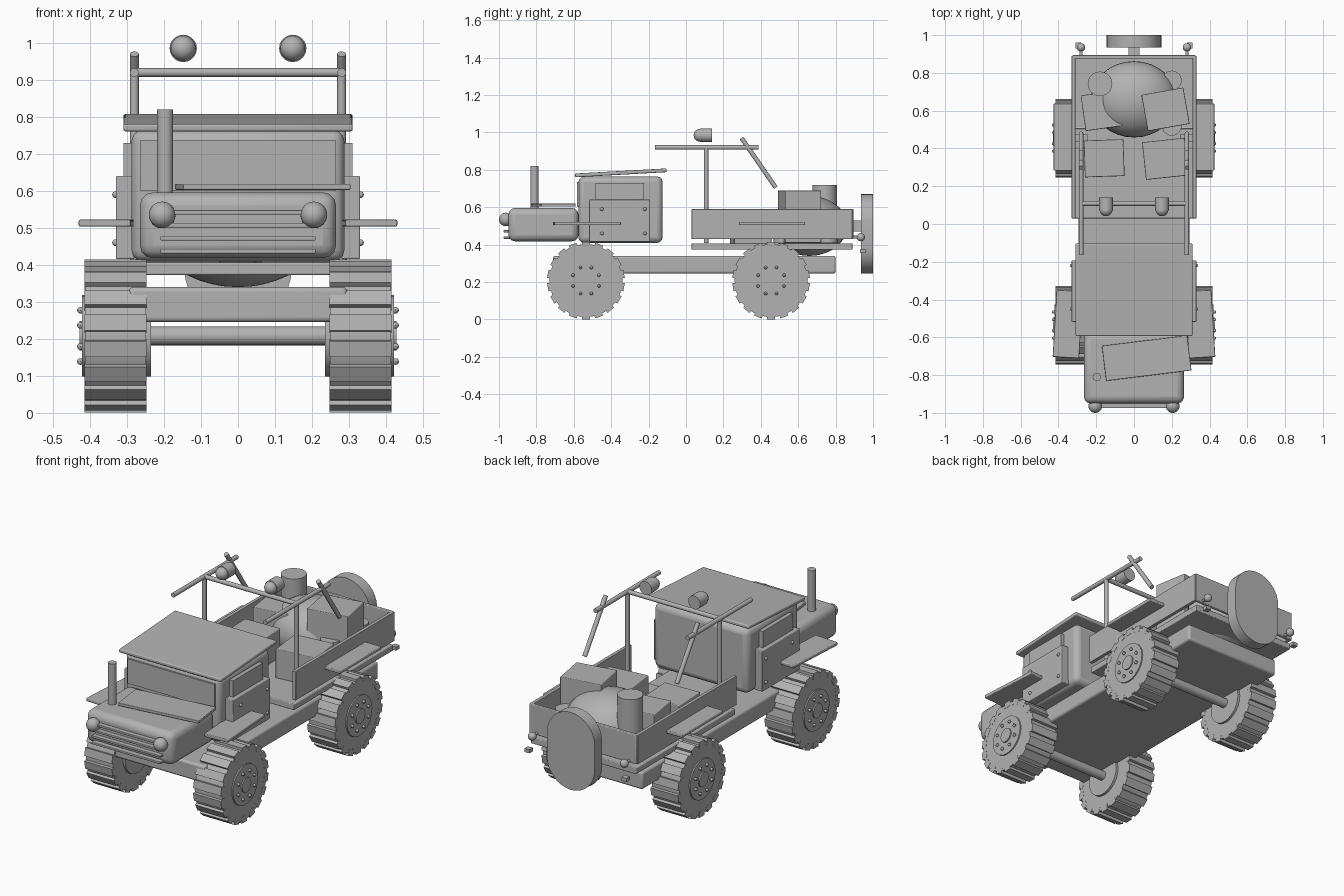
import bpy, bmesh, math
from mathutils import Vector, Matrix

cube = bpy.data.objects.get("Cube")
if cube:
    bpy.data.objects.remove(cube)

mat = bpy.data.materials.new("plain_grey")
mat.use_nodes = True
mat.diffuse_color = (0.45, 0.45, 0.45, 1)
mat.node_tree.nodes["Principled BSDF"].inputs["Base Color"].default_value = mat.diffuse_color


def finish(name, bm, bevel=0.0, segments=3):
    bmesh.ops.recalc_face_normals(bm, faces=bm.faces)
    mesh = bpy.data.meshes.new(name)
    bm.to_mesh(mesh)
    bm.free()
    mesh.materials.append(mat)
    ob = bpy.data.objects.new(name, mesh)
    bpy.context.collection.objects.link(ob)
    if bevel:
        mod = ob.modifiers.new("rounded_edges", "BEVEL")
        mod.width, mod.segments = bevel, segments
    bpy.ops.object.select_all(action="DESELECT")
    ob.select_set(True)
    bpy.context.view_layer.objects.active = ob
    bpy.ops.object.shade_smooth_by_angle(angle=math.radians(35))
    return ob


def add_box(bm, centre, size, rot=None):
    m = Matrix.Translation(centre) @ (rot or Matrix()) @ Matrix.Diagonal((*size, 1))
    bmesh.ops.create_cube(bm, size=1, matrix=m)


def box(name, centre, size, bevel=0.0, turn=0, axis="Z"):
    bm = bmesh.new()
    add_box(bm, centre, size, Matrix.Rotation(math.radians(turn), 4, axis))
    return finish(name, bm, bevel)


def add_rod(bm, a, b, r, sides=16):
    a, b = Vector(a), Vector(b)
    d = b - a
    m = Matrix.Translation((a + b) / 2) @ d.to_track_quat("Z", "Y").to_matrix().to_4x4()
    bmesh.ops.create_cone(bm, cap_ends=True, segments=sides, radius1=r, radius2=r,
                          depth=d.length, matrix=m)


def rod(name, a, b, r, sides=16):
    bm = bmesh.new()
    add_rod(bm, a, b, r, sides)
    return finish(name, bm)


def add_ball(bm, centre, size, u=24, v=16):
    m = Matrix.Translation(centre) @ Matrix.Diagonal((*size, 1))
    bmesh.ops.create_uvsphere(bm, u_segments=u, v_segments=v, radius=1, matrix=m)


def ball(name, centre, r):
    bm = bmesh.new()
    add_ball(bm, centre, (r, r, r))
    return finish(name, bm)


# Wheels: tyre with tread blocks, hub plate, cap and ring of bolts
def wheel(name, s, y):
    z, blocks, bolts = 0.208, 18, 8
    bm = bmesh.new()
    add_rod(bm, (s * 0.248, y, z), (s * 0.414, y, z), 0.195, 36)
    for i in range(blocks):
        rot = Matrix.Rotation(math.tau * i / blocks, 4, "X")
        add_box(bm, Vector((s * 0.331, y, z)) + rot @ Vector((0, 0, 0.19)),
                (0.168, 0.044, 0.034), rot)
    finish(name + "_tyre", bm)
    bm = bmesh.new()
    add_rod(bm, (s * 0.235, y, z), (s * 0.421, y, z), 0.11, 24)
    add_rod(bm, (s * 0.4, y, z), (s * 0.428, y, z), 0.04, 16)
    for i in range(bolts):
        a = math.tau * (i + 0.5) / bolts
        add_ball(bm, (s * 0.426, y + 0.075 * math.cos(a), z + 0.075 * math.sin(a)),
                 (0.009,) * 3, 8, 6)
    finish(name + "_hub", bm)


for end, y in (("front", -0.535), ("rear", 0.455)):
    rod(end + "_axle", (-0.26, y, 0.208), (0.26, y, 0.208), 0.026)
    for side, s in (("left", 1), ("right", -1)):
        wheel(f"{end}_{side}_wheel", s, y)

# Chassis and load bed
box("chassis", (0, 0.045, 0.293), (0.59, 1.51, 0.095), 0.012)
box("bed_floor", (0, 0.46, 0.39), (0.64, 0.86, 0.034), 0.004)
box("bed_rear_wall", (0, 0.885, 0.51), (0.65, 0.02, 0.16), 0.004)

# Cab with roof and windscreen
box("cab", (0, -0.35, 0.587), (0.575, 0.45, 0.355), 0.03)
box("roof", (0, -0.348, 0.784), (0.62, 0.49, 0.02), 0.006, 3.2, "X")
box("windscreen", (0, -0.577, 0.668), (0.53, 0.012, 0.135))

# Engine cover, loose top panel, exhaust stack
box("engine_cover", (0, -0.762, 0.507), (0.53, 0.375, 0.178), 0.035)
box("cover_panel", (0.067, -0.71, 0.611), (0.455, 0.187, 0.016), 0.003, 7)
rod("exhaust_stack", (-0.197, -0.81, 0.58), (-0.197, -0.81, 0.82), 0.022)
for i in range(4):
    z = 0.437 + 0.035 * i
    box("grille_bar", (0, -0.955, z), (0.42, 0.04, 0.012), 0.003)

# Roll frame cross bar
rod("cross_bar", (-0.28, 0.108, 0.92), (0.28, 0.108, 0.92), 0.012)

# Paired parts
for side, s in (("left", 1), ("right", -1)):
    box(side + "_bed_wall", (s * 0.32, 0.46, 0.51), (0.02, 0.86, 0.16), 0.003)
    box(side + "_front_fender", (s * 0.35, -0.53, 0.513), (0.14, 0.355, 0.018), 0.004, s * 3.5)
    box(side + "_rear_fender", (s * 0.37, 0.46, 0.513), (0.11, 0.355, 0.018), 0.004)
    box(side + "_window", (s * 0.295, -0.355, 0.665), (0.03, 0.26, 0.13))
    box(side + "_door", (s * 0.305, -0.355, 0.528), (0.05, 0.325, 0.225), 0.004)
    for y in (-0.45, -0.22):
        for z in (0.46, 0.59):
            ball(side + "_door_bolt", (s * 0.331, y, z), 0.009)
    ball(side + "_headlight", (s * 0.205, -0.964, 0.535), 0.036)
    ball(side + "_tail_light", (s * 0.28, 0.935, 0.44), 0.022)
    rod(side + "_tail_light_stalk", (s * 0.28, 0.88, 0.44), (s * 0.28, 0.935, 0.44), 0.008)
    box(side + "_rear_hook", (s * 0.295, 0.945, 0.365), (0.03, 0.03, 0.02))
    rod(side + "_roll_post", (s * 0.28, 0.108, 0.41), (s * 0.28, 0.108, 0.92), 0.012)
    rod(side + "_roll_rail", (s * 0.28, -0.165, 0.92), (s * 0.28, 0.388, 0.92), 0.012)
    rod(side + "_roll_brace", (s * 0.28, 0.297, 0.97), (s * 0.28, 0.48, 0.705), 0.012)
    # Lamp on the cross bar: drum with a domed lens
    bm = bmesh.new()
    add_rod(bm, (s * 0.148, 0.075, 0.985), (s * 0.148, 0.14, 0.985), 0.037, 20)
    add_ball(bm, (s * 0.148, 0.075, 0.985), (0.034,) * 3)
    finish(side + "_roof_lamp", bm)

# Cargo
bm = bmesh.new()
add_ball(bm, (0, 0.66, 0.5), (0.228, 0.202, 0.16), 32, 20)
finish("cargo_sack", bm)
box("front_right_crate", (-0.158, 0.348, 0.485), (0.21, 0.195, 0.16), 0.004, 2)
box("front_left_crate", (0.165, 0.345, 0.485), (0.225, 0.2, 0.16), 0.004, 6)
box("rear_left_crate", (0.167, 0.607, 0.55), (0.225, 0.195, 0.28), 0.004, 10)
box("rear_right_crate", (-0.17, 0.6, 0.51), (0.2, 0.19, 0.2), 0.004, 8)
rod("tall_barrel", (-0.18, 0.742, 0.41), (-0.18, 0.742, 0.72), 0.065, 24)
for y in (0.52, 0.76):
    rod("small_barrel", (0.2, y, 0.41), (0.2, y, 0.55), 0.052, 24)

# Spare wheel: flat disc with straight sides
bm = bmesh.new()
r, half, steps = 0.145, 0.068, 16
rim = []
for i in range(2 * steps + 2):
    a = math.pi * (i if i <= steps else i - 1) / steps
    lift = half if i <= steps else -half
    rim.append(bm.verts.new((r * math.cos(a), 0.935, 0.458 + lift + r * math.sin(a))))
face = bm.faces.new(rim)
grown = bmesh.ops.extrude_face_region(bm, geom=[face], use_keep_orig=True)
bmesh.ops.translate(bm, vec=(0, 0.065, 0),
                    verts=[v for v in grown["geom"] if isinstance(v, bmesh.types.BMVert)])
finish("spare_wheel", bm)
box("spare_mount", (0, 0.915, 0.5), (0.06, 0.05, 0.06))
